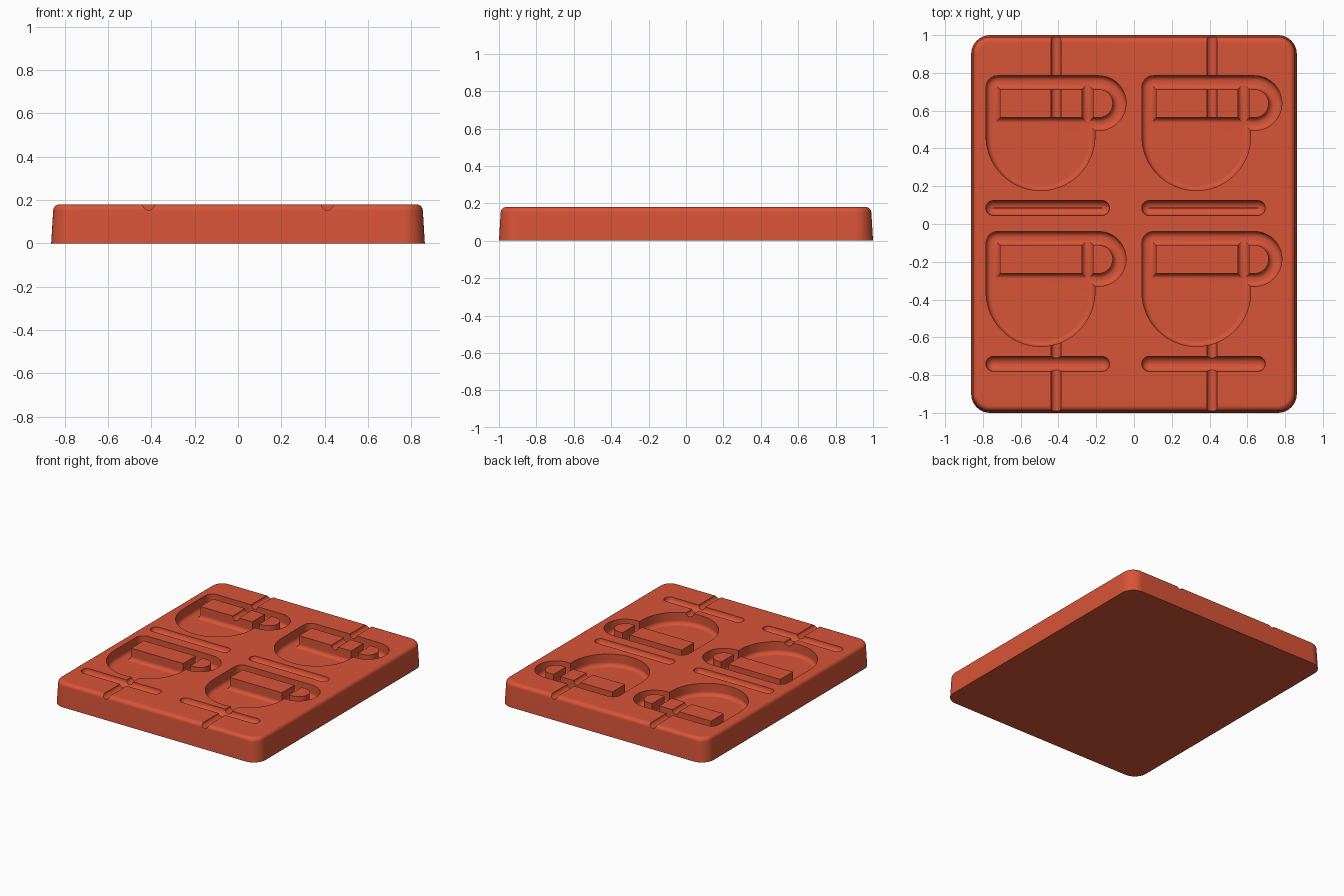
import bpy, bmesh
from math import sin, cos, pi, radians

cube = bpy.data.objects.get("Cube")
if cube:
    bpy.data.objects.remove(cube, do_unlink=True)

TOP = 0.18        # height of the tray
PITCH = 0.825     # spacing between the cavities
red = bpy.data.materials.new("brick red silicone")
red.use_nodes = True
colour = (0.69, 0.089, 0.039, 1)
red.diffuse_color = colour
red.node_tree.nodes["Principled BSDF"].inputs["Base Color"].default_value = colour


def arc(cx, cy, r, start, end, n):
    angles = [radians(start + (end - start) * i / n) for i in range(n + 1)]
    return [(cx + r * cos(a), cy + r * sin(a)) for a in angles]


def rounded_rect(x0, x1, y0, y1, r, d, n=8):
    """Rounded rectangle, with its outline moved inward by d."""
    pts = []
    for cx, cy, a in ((x1 - r, y1 - r, 0), (x0 + r, y1 - r, 90),
                      (x0 + r, y0 + r, 180), (x1 - r, y0 + r, 270)):
        pts += arc(cx, cy, r - d, a, a + 90, n)
    return pts


def loft(name, outlines, levels):
    """Solid whose walls follow each outline(d) through levels of (z, d)."""
    bm = bmesh.new()
    ends = {0: [], len(levels) - 1: []}
    for outline in outlines:
        rings = [[bm.verts.new((x, y, z)) for x, y in outline(d)] for z, d in levels]
        count = len(rings[0])
        for a, b in zip(rings, rings[1:]):
            for i in range(count):
                j = (i + 1) % count
                bm.faces.new((a[i], a[j], b[j], b[i]))
        for k in ends:
            ring = rings[k]
            ends[k] += [bm.edges.get((ring[i], ring[(i + 1) % count])) for i in range(count)]
    for edges in ends.values():
        bmesh.ops.triangle_fill(bm, edges=edges, use_beauty=True, normal=(0, 0, 1))
    bmesh.ops.recalc_face_normals(bm, faces=bm.faces)
    mesh = bpy.data.meshes.new(name)
    bm.to_mesh(mesh)
    bm.free()
    mesh.materials.append(red)
    obj = bpy.data.objects.new(name, mesh)
    bpy.context.collection.objects.link(obj)
    return obj


def pocket_levels(depth, fillet, n=6):
    """Straight walls running into a rounded floor edge."""
    floor = TOP - depth
    steps = [radians(90 * i / n) for i in range(n + 1)]
    return [(TOP + 0.03, 0)] + [(floor + fillet * (1 - sin(a)), fillet * (1 - cos(a)))
                                for a in steps]


# Cup cavity outline: body with round bottom and a handle on one side
def cup_outer(d):
    pts = arc(-0.723, 0.725, 0.06 - d, 90, 180, 8)
    pts += arc(-0.495, 0.465, 0.288 - d, 180, 360, 40)
    pts.append((-0.207 - d, 0.495 + d))
    return pts + arc(-0.187, 0.64, 0.145 - d, -90, 90, 24)


# Raised label block inside the cup
def label_block(d):
    x0, x1, y0, y1 = -0.709 - d, -0.275 + d, 0.563 - d, 0.713 + d
    return [(x0, y0), (x1, y0), (x1, y1), (x0, y1)]


# Raised plug inside the handle
def handle_plug(d):
    pts = arc(-0.187, 0.638, 0.075 + d, -90, 90, 18)
    return pts + [(-0.216 - d, 0.713 + d), (-0.216 - d, 0.563 - d)]


# Long round-bottomed slot
def slot(d):
    return rounded_rect(-0.784, -0.13, 0.045, 0.124, 0.0395, d)


# Tray: drafted sides and a rounded top edge
side_levels = [(0, 0), (TOP - 0.03, 0.009)]
side_levels += [(TOP - 0.03 * (1 - sin(a)), 0.009 + 0.03 * (1 - cos(a)))
                for a in [radians(15 * i) for i in range(1, 7)]]
tray = loft("mould_tray",
            [lambda d: rounded_rect(-0.862, 0.862, -1, 1, 0.1, d, 10)], side_levels)

# Cavity cutters in a two by two grid
cutters = []
for ix in range(2):
    for iy in range(2):
        cup = loft("cup_cutter", [cup_outer, label_block, handle_plug],
                   pocket_levels(0.09, 0.029))
        bar = loft("slot_cutter", [slot], pocket_levels(0.042, 0.038))
        for obj in (cup, bar):
            obj.location = (ix * PITCH, -iy * PITCH, 0)
            cutters.append(obj)

# Stick grooves running out through both ends
for x in (-PITCH / 2, PITCH / 2):
    for y0, y1 in ((0.54, 1.1), (-1.1, -0.61)):
        bpy.ops.mesh.primitive_cylinder_add(vertices=24, radius=0.027, depth=y1 - y0,
                                            location=(x, (y0 + y1) / 2, TOP),
                                            rotation=(pi / 2, 0, 0))
        groove = bpy.context.object
        groove.name = "groove_cutter"
        groove.data.materials.append(red)
        cutters.append(groove)

# Carve the tray, then drop the cutters
for cutter in cutters:
    cutter.hide_render = True
    mod = tray.modifiers.new("carve", 'BOOLEAN')
    mod.operation = 'DIFFERENCE'
    mod.solver = 'EXACT'
    mod.object = cutter
bpy.context.view_layer.update()
carved = bpy.data.meshes.new_from_object(
    tray.evaluated_get(bpy.context.evaluated_depsgraph_get()))
tray.modifiers.clear()
tray.data = carved
for cutter in cutters:
    bpy.data.objects.remove(cutter, do_unlink=True)
carved.materials.clear()
carved.materials.append(red)

# Smooth fillets with crisp rims
bpy.ops.object.select_all(action='DESELECT')
tray.select_set(True)
bpy.context.view_layer.objects.active = tray
bpy.ops.object.shade_smooth_by_angle(angle=radians(30))
weighted = tray.modifiers.new("weighted normals", 'WEIGHTED_NORMAL')
weighted.keep_sharp = True
